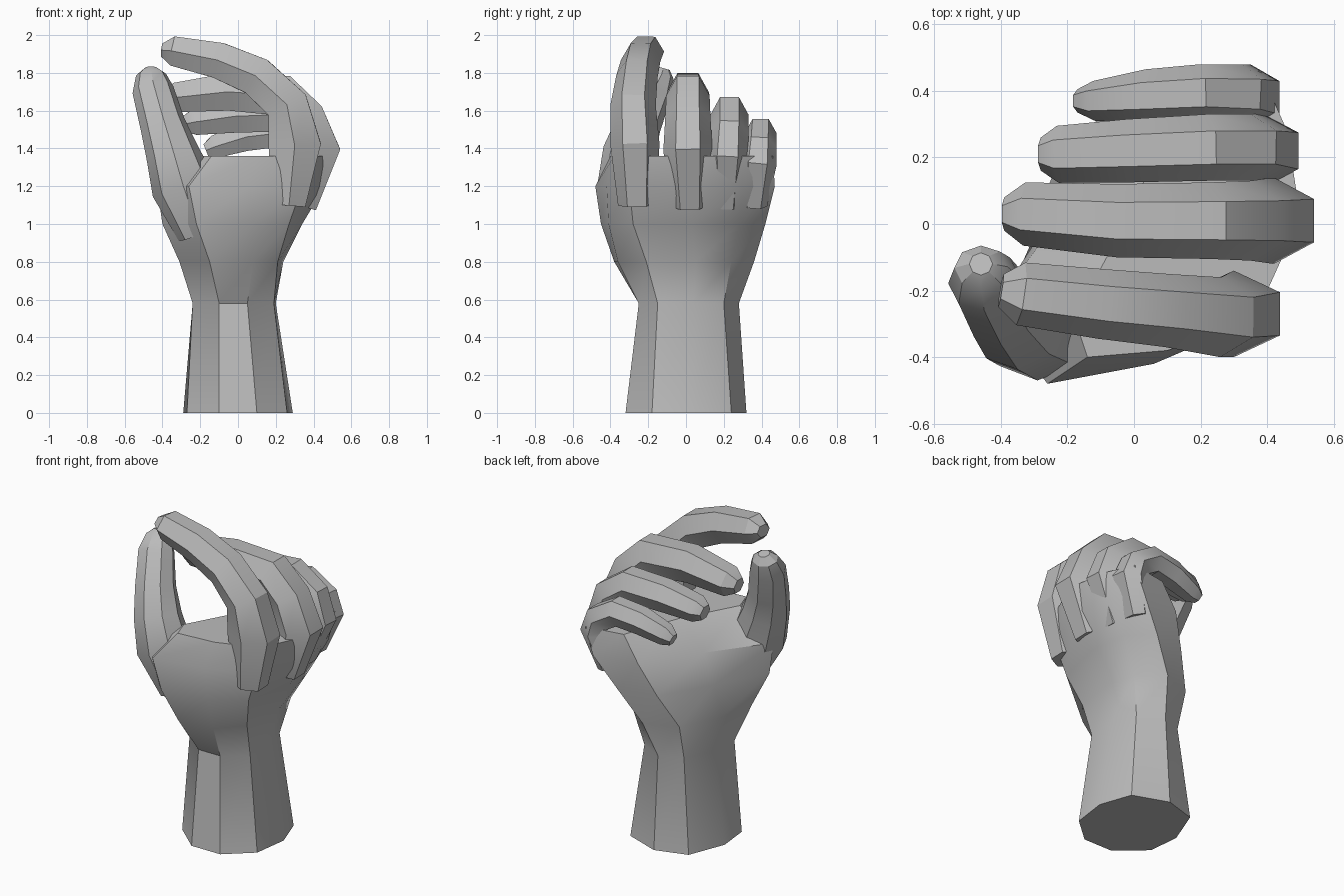
import bpy, bmesh, math
from mathutils import Vector

if "Cube" in bpy.data.objects:
    bpy.data.objects.remove(bpy.data.objects["Cube"])

grey = bpy.data.materials.new("plain grey")
grey.use_nodes = True
COLOUR = (0.5, 0.5, 0.5, 1)
grey.diffuse_color = COLOUR
grey.node_tree.nodes["Principled BSDF"].inputs["Base Color"].default_value = COLOUR


def loft(name, rings, angle=30):
    """Skin a stack of equal rings and close both ends."""
    bm = bmesh.new()
    rows = [[bm.verts.new(p) for p in ring] for ring in rings]
    n = len(rows[0])
    for low, high in zip(rows, rows[1:]):
        for i in range(n):
            j = (i + 1) % n
            bm.faces.new((low[i], low[j], high[j], high[i]))
    bm.faces.new(rows[0][::-1])
    bm.faces.new(rows[-1])
    bmesh.ops.recalc_face_normals(bm, faces=bm.faces)
    mesh = bpy.data.meshes.new(name)
    bm.to_mesh(mesh)
    bm.free()
    mesh.materials.append(grey)
    obj = bpy.data.objects.new(name, mesh)
    bpy.context.collection.objects.link(obj)
    bpy.ops.object.select_all(action='DESELECT')
    obj.select_set(True)
    bpy.context.view_layer.objects.active = obj
    bpy.ops.object.shade_smooth_by_angle(angle=math.radians(angle))
    return obj


def finger(name, path, across=(0, 1, 0), sides=6):
    """Tube along path points (x, y, z, half width, half height)."""
    pts = [Vector(p[:3]) for p in path]
    rings = []
    for k, (x, y, z, w, h) in enumerate(path):
        before = pts[k] - pts[k - 1] if k else pts[1] - pts[0]
        after = pts[k + 1] - pts[k] if k + 1 < len(pts) else before
        along = (before.normalized() + after.normalized()).normalized()
        side = Vector(across)
        side = (side - along * side.dot(along)).normalized()
        up = along.cross(side)
        turns = [2 * math.pi * i / sides for i in range(sides)]
        rings.append([pts[k] + side * w * math.cos(t) + up * h * math.sin(t)
                      for t in turns])
    return loft(name, rings)


# Forearm, wrist and palm: outlines stacked by height
outlines = {
    0.0: [(-.1, -.32), (.1, -.32), (.26, -.18), (.29, .04), (.22, .24),
          (0, .32), (-.2, .26), (-.29, .03), (-.27, -.17)],
    0.58: [(-.1, -.25), (.05, -.25), (.19, -.15), (.2, .04), (.15, .2),
           (0, .28), (-.14, .22), (-.23, .04), (-.24, -.14)],
    0.8: [(-.15, -.38), (.08, -.36), (.21, -.21), (.24, .05), (.2, .24),
          (.05, .36), (-.15, .28), (-.27, .03), (-.31, -.22)],
    1.0: [(-.22, -.45), (.08, -.41), (.27, -.28), (.34, .03), (.31, .28),
          (.18, .42), (-.05, .36), (-.23, .05), (-.4, -.26)],
    1.2: [(-.26, -.48), (.06, -.42), (.34, -.3), (.46, .02), (.42, .3),
          (.32, .47), (.04, .42), (-.18, .08), (-.43, -.26)],
    1.36: [(-.14, -.4), (.1, -.38), (.36, -.29), (.5, .02), (.46, .28),
           (.38, .46), (.14, .42), (0, .05), (-.18, -.28)],
}
loft("palm_and_forearm",
     [[(x, y, z) for x, y in ring] for z, ring in outlines.items()], 35)

# Fingers curl from the knuckles towards the palm side
finger("index_finger", [
    (.27, -.26, 1.1, .1, .1), (.3, -.27, 1.42, .13, .16),
    (.26, -.28, 1.63, .12, .13), (.1, -.26, 1.78, .11, .12),
    (-.1, -.24, 1.865, .105, .11), (-.34, -.21, 1.915, .095, .09),
    (-.4, -.2, 1.92, .05, .04)])
finger("middle_finger", [
    (.33, .02, 1.1, .1, .1), (.42, .01, 1.39, .13, .14),
    (.35, .01, 1.56, .12, .13), (.23, .01, 1.68, .115, .13),
    (-.05, .01, 1.7, .11, .115), (-.33, .03, 1.67, .095, .09),
    (-.39, .03, 1.66, .05, .05)])
finger("ring_finger", [
    (.3, .21, 1.1, .08, .08), (.39, .22, 1.36, .11, .12),
    (.35, .23, 1.49, .1, .11), (.22, .23, 1.58, .1, .11),
    (-.02, .22, 1.57, .095, .1), (-.23, .21, 1.54, .085, .08),
    (-.28, .21, 1.53, .05, .05)])
finger("little_finger", [
    (.28, .36, 1.1, .07, .07), (.35, .38, 1.32, .1, .1),
    (.32, .39, 1.41, .09, .09), (.2, .395, 1.48, .085, .09),
    (.04, .385, 1.46, .08, .085), (-.12, .37, 1.41, .06, .07),
    (-.17, .37, 1.39, .035, .04)])

# Thumb rises from the heel of the palm
finger("thumb", [
    (-.2, -.3, .95, .12, .1), (-.29, -.32, 1.2, .17, .15),
    (-.35, -.3, 1.38, .14, .14), (-.4, -.25, 1.53, .12, .12),
    (-.45, -.17, 1.71, .11, .1), (-.46, -.13, 1.79, .08, .07),
    (-.46, -.12, 1.825, .035, .035)], across=(1, 0, 0), sides=8)
